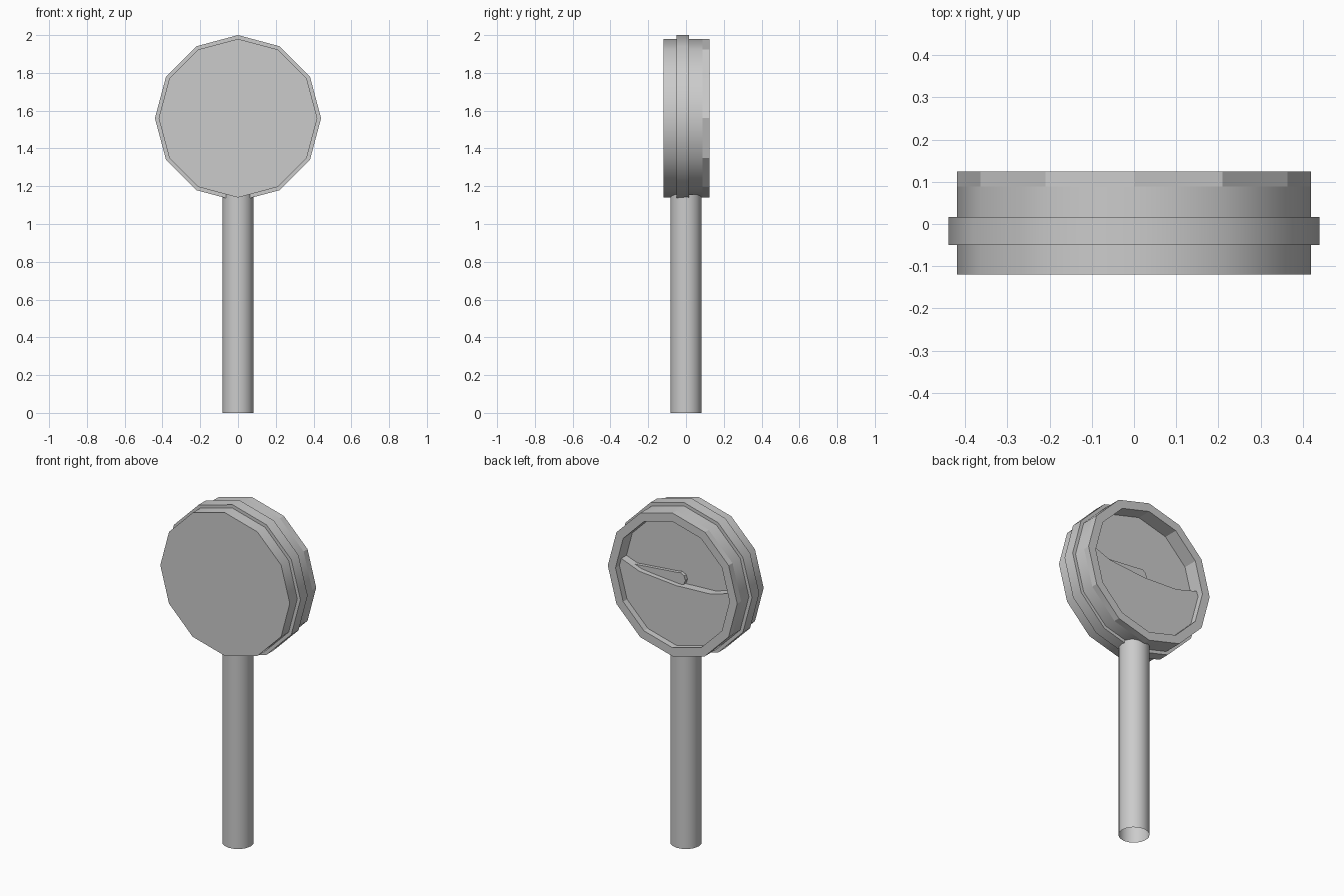
import bpy, bmesh, math

if "Cube" in bpy.data.objects:
    bpy.data.objects.remove(bpy.data.objects["Cube"])

CZ = 1.56      # height of the dial centre
N = 12         # sides of the head
FLOOR, STEP, BACK = 0.04, 0.0885, 0.125


def polar(r, i, n=N):
    a = math.tau * i / n - math.pi / 2     # index 0 is the bottom corner
    return r * math.cos(a), r * math.sin(a)


def finish(name, bm, smooth=False, fix=True):
    if fix:
        bmesh.ops.recalc_face_normals(bm, faces=bm.faces)
    me = bpy.data.meshes.new(name)
    bm.to_mesh(me)
    bm.free()
    ob = bpy.data.objects.new(name, me)
    bpy.context.collection.objects.link(ob)
    if smooth:
        bpy.ops.object.select_all(action='DESELECT')
        ob.select_set(True)
        bpy.context.view_layer.objects.active = ob
        bpy.ops.object.shade_smooth_by_angle(angle=math.radians(35))
    return ob


def lathe(name, profile, smooth=False, cap=False):
    """Turn (radius, y) points around the head axis."""
    bm = bmesh.new()
    rows = []
    for r, y in profile:
        rows.append([bm.verts.new((x, y, CZ + z)) for x, z in (polar(r, i) for i in range(N))])
    for a, b in zip(rows, rows[1:]):
        for i in range(N):
            j = (i + 1) % N
            bm.faces.new((a[i], a[j], b[j], b[i]))
    if cap:
        bm.faces.new(rows[0])
    return finish(name, bm, smooth)


def plate(name, outline, y0, y1):
    """Extrude an (x, z) outline from y0 to y1."""
    bm = bmesh.new()
    lo = [bm.verts.new((x, y0, CZ + z)) for x, z in outline]
    hi = [bm.verts.new((x, y1, CZ + z)) for x, z in outline]
    n = len(outline)
    for i in range(n):
        j = (i + 1) % n
        bm.faces.new((lo[i], lo[j], hi[j], hi[i]))
    bm.faces.new(lo)
    bm.faces.new(hi)
    return finish(name, bm)


# Case: closed front, smooth sides
lathe("case", [(0.42, -0.12), (0.42, STEP)], smooth=True, cap=True)

# Raised rim at the back with its deep inner wall
rim = lathe("dial_rim", [(0.42, STEP), (0.42, BACK), (0.37, BACK), (0.37, FLOOR)])

# Dial floor
bm = bmesh.new()
bm.faces.new([bm.verts.new((x, FLOOR, CZ + z)) for x, z in (polar(0.37, i) for i in reversed(range(N)))])
bm.normal_update()
if bm.faces[:][0].normal.y < 0:
    bmesh.ops.reverse_faces(bm, faces=bm.faces[:])
finish("dial_floor", bm, fix=False)

# Raised lower half of the dial with a slightly sagging top edge
lower = [polar(0.37, i) for i in range(-2, 3)]
plate("dial_lower_plate",
      [(-0.36, 0.03)] + [(-0.37, 0.0)] + lower + [(0.37, 0.0), (0.36, 0.045), (0.24, 0.0), (0.0, -0.02), (-0.22, -0.01)],
      FLOOR, STEP)

# Needle with a round hub
hub = [(0.038 * math.cos(math.radians(a)), 0.01 + 0.038 * math.sin(math.radians(a)))
       for a in range(60, 301, 40)]
plate("needle", hub + [(0.29, 0.008), (0.29, 0.018)], FLOOR, 0.06)

# Band around the case, open at the stem
gap = 0.06
bm = bmesh.new()
sections = []
for i in range(N + 1):
    sec = []
    for r, y in ((0.41, -0.05), (0.44, -0.05), (0.44, 0.017), (0.41, 0.017)):
        x, z = polar(r, i)
        if i in (0, N):
            x = gap if i == 0 else -gap
            z = -r + gap * math.tan(math.pi / N)
        sec.append(bm.verts.new((x, y, CZ + z)))
    sections.append(sec)
for a, b in zip(sections, sections[1:]):
    for k in range(4):
        m = (k + 1) % 4
        bm.faces.new((a[k], a[m], b[m], b[k]))
bm.faces.new(sections[0])
bm.faces.new(sections[-1])
finish("band", bm, smooth=True)

# Open tube stem, its top hidden in the case
bpy.ops.mesh.primitive_cylinder_add(vertices=16, radius=0.083, depth=1.155,
                                    end_fill_type='NOTHING', location=(0, 0, 0.5775))
stem = bpy.context.object
stem.name = "stem"
bpy.ops.object.shade_smooth_by_angle(angle=math.radians(35))
